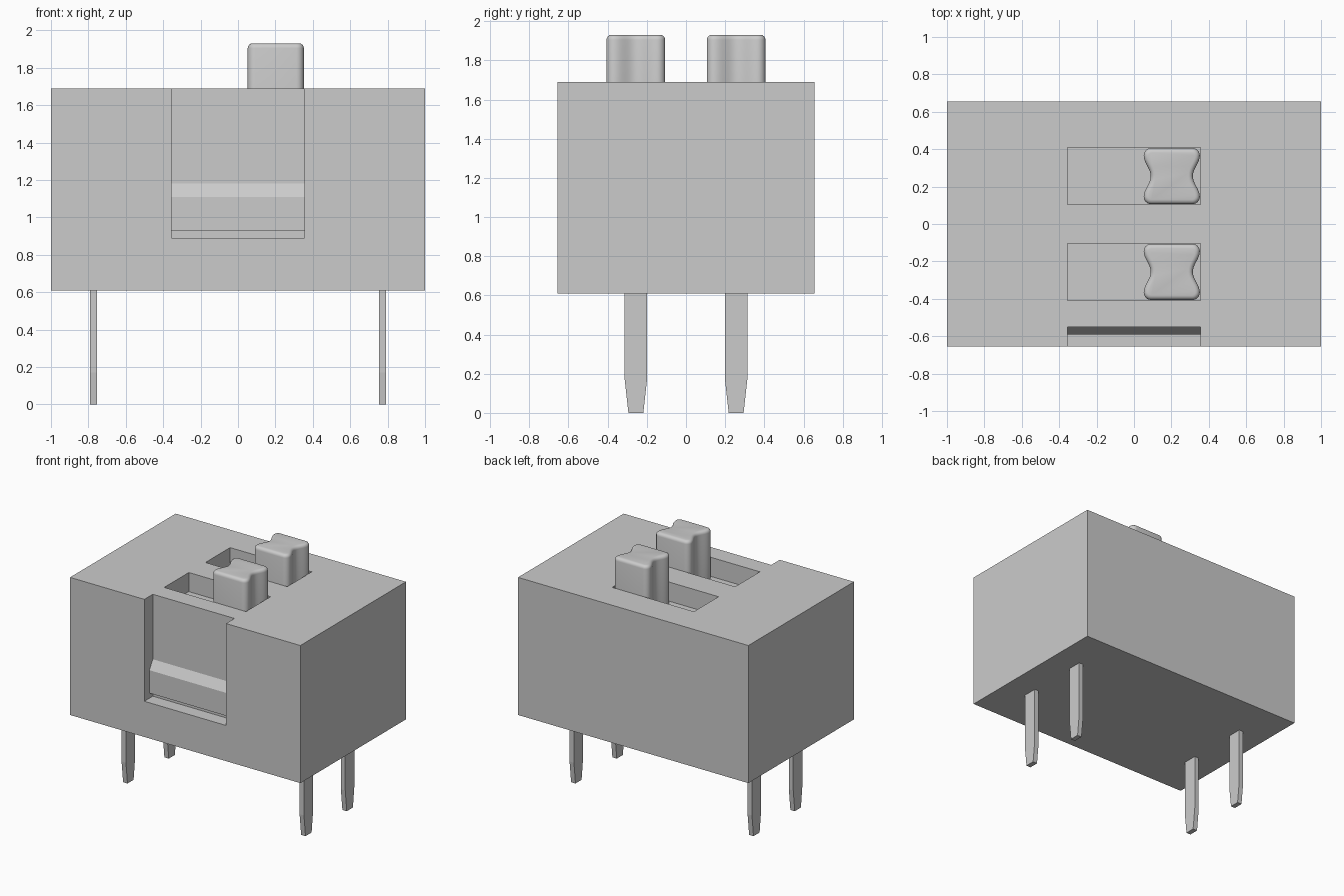
import bpy, bmesh, math
from mathutils import Vector

cube = bpy.data.objects.get("Cube")
if cube:
    bpy.data.objects.remove(cube, do_unlink=True)

grey = bpy.data.materials.new("light grey")
grey.use_nodes = True
COLOUR = (0.6, 0.6, 0.6, 1)
grey.diffuse_color = COLOUR
grey.node_tree.nodes["Principled BSDF"].inputs["Base Color"].default_value = COLOUR


def prism(name, points, direction, bevel=0.0):
    """Extrude a closed outline along a vector, optionally rounding the far rim."""
    bm = bmesh.new()
    base = bm.faces.new([bm.verts.new(p) for p in points])
    direction = Vector(direction)
    out = bmesh.ops.extrude_face_region(bm, geom=[base], use_keep_orig=True)["geom"]
    bmesh.ops.translate(bm, vec=direction,
                        verts=[g for g in out if isinstance(g, bmesh.types.BMVert)])
    bmesh.ops.recalc_face_normals(bm, faces=bm.faces[:])
    if bevel:
        rim = [g for g in out if isinstance(g, bmesh.types.BMEdge)]
        bmesh.ops.bevel(bm, geom=rim, offset=bevel, segments=4, profile=0.5,
                        affect='EDGES', clamp_overlap=True)
    mesh = bpy.data.meshes.new(name)
    bm.to_mesh(mesh)
    bm.free()
    mesh.materials.append(grey)
    obj = bpy.data.objects.new(name, mesh)
    bpy.context.collection.objects.link(obj)
    return obj


def box(name, x0, x1, y0, y1, z0, z1):
    return prism(name, [(x0, y0, z0), (x1, y0, z0), (x1, y1, z0), (x0, y1, z0)],
                 (0, 0, z1 - z0))


def activate(obj):
    bpy.ops.object.select_all(action='DESELECT')
    obj.select_set(True)
    bpy.context.view_layer.objects.active = obj


def cut(target, cutter):
    cutter.hide_render = True
    mod = target.modifiers.new("cut", 'BOOLEAN')
    mod.operation = 'DIFFERENCE'
    mod.solver = 'EXACT'
    mod.object = cutter
    activate(target)
    bpy.ops.object.modifier_apply(modifier=mod.name)
    bpy.data.objects.remove(cutter, do_unlink=True)


SLOT_X, ROW_Y, SLOT_HALF = 0.355, 0.256, 0.153
TOP, SLOT_FLOOR = 1.69, 1.54

# Housing with a latch recess in the front wall and two slots in the top
housing = box("housing", -1, 1, -0.655, 0.655, 0.61, TOP)
latch = [(-0.8, 0.89), (-0.55, 0.89), (-0.55, 0.93), (-0.592, 0.93),
         (-0.592, 1.11), (-0.55, 1.18), (-0.55, 1.9), (-0.8, 1.9)]
cut(housing, prism("recess_cutter", [(-SLOT_X, y, z) for y, z in latch],
                   (2 * SLOT_X, 0, 0)))
for s in (-1, 1):
    cut(housing, box("slot_cutter", -SLOT_X, SLOT_X, s * ROW_Y - SLOT_HALF,
                     s * ROW_Y + SLOT_HALF, SLOT_FLOOR, 1.9))

# Slider knob outline: rounded corners and finger hollows on the two x sides
HALF, R = 0.15, 0.04
C = HALF - R
hollow = [(HALF - 0.0375 * (1 + math.cos(math.pi * y / C)) / 2, y)
          for y in [C * i / 8 for i in range(8)]]
corner = [(C + R * math.cos(a), C + R * math.sin(a))
          for a in [math.pi / 2 * i / 6 for i in range(7)]]
quarter = hollow + corner
right = [(x, -y) for x, y in reversed(quarter[1:])] + quarter
outline = right + [(-x, -y) for x, y in right]

for label, s in (("front", -1), ("back", 1)):
    knob = prism(label + "_slider_knob",
                 [(0.202 + x, s * ROW_Y + y, SLOT_FLOOR - 0.02) for x, y in outline],
                 (0, 0, 1.93 - SLOT_FLOOR + 0.02), bevel=0.025)
    activate(knob)
    bpy.ops.object.shade_smooth_by_angle(angle=math.radians(40))

# Four flat contact pins with tapered tips
half_pin = [(0.038, 0), (0.057, 0.17), (0.057, 0.63)]
pin = half_pin + [(-y, z) for y, z in reversed(half_pin)]
for side, sx in (("left", 1), ("right", -1)):
    for label, sy in (("front", -1), ("back", 1)):
        prism(f"{label}_{side}_pin",
              [(sx * 0.773 - 0.019, sy * ROW_Y + y, z) for y, z in pin],
              (0.038, 0, 0))
